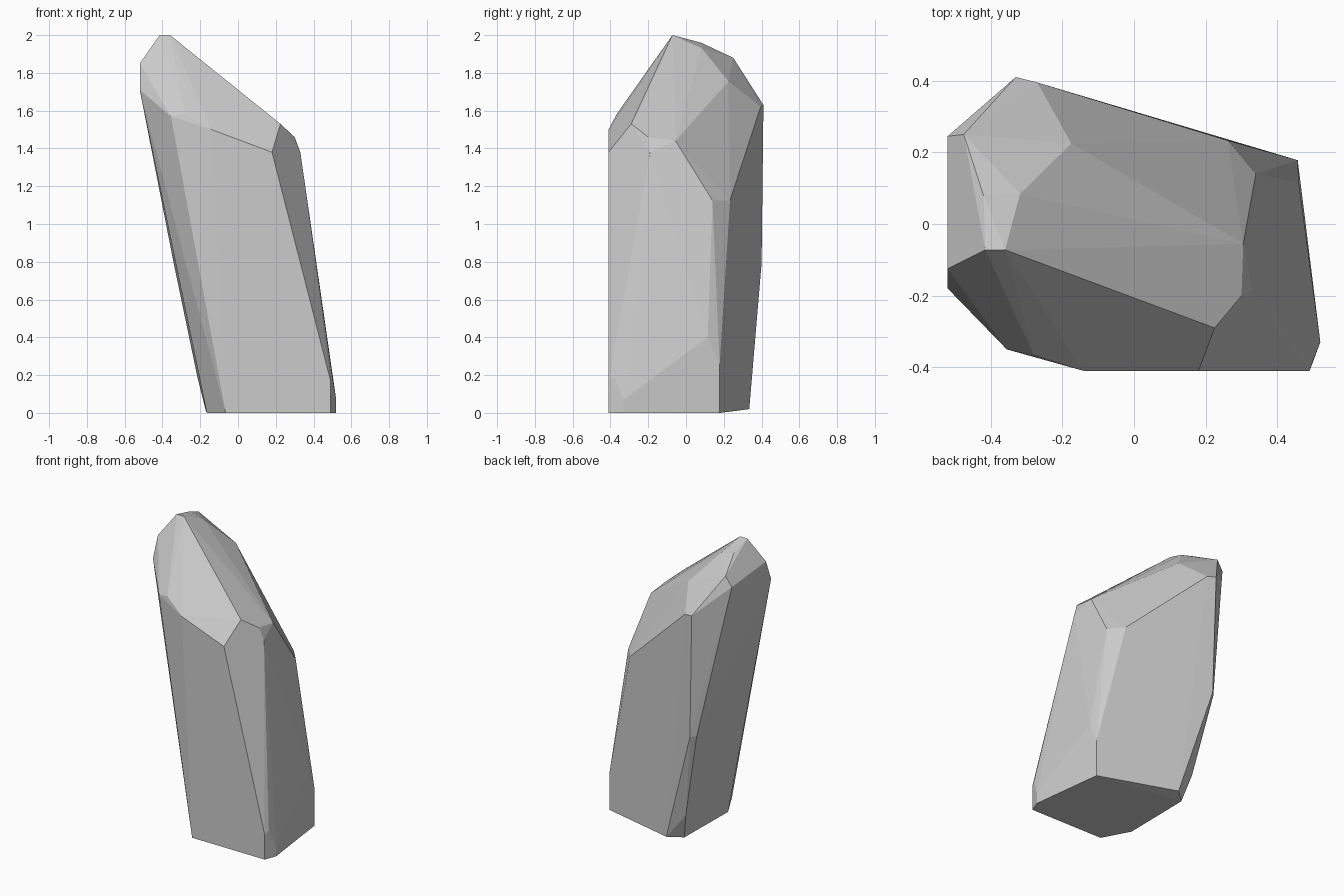
import bpy, bmesh

# Faceted leaning rock: a convex solid described by rings of corner points
base = [(.49, -.41, 0), (.52, -.33, 0), (.457, .178, 0), (-.085, .335, .02),
        (-.17, .26, .01), (-.165, -.22, 0), (-.065, -.405, 0)]
lower_chips = [(.49, -.41, .17), (.52, -.33, .07), (.50, -.38, .19),
               (.46, .115, .40), (.457, .178, .25), (-.215, .31, .19)]
back_edge = [(-.31, .40, .79), (-.34, .37, .79)]
shoulder = [(.225, -.29, 1.53), (.30, -.20, 1.46), (.33, -.19, 1.38),
            (.305, -.055, 1.44), (.34, .14, 1.125), (.262, .233, 1.125),
            (-.27, .395, 1.62), (-.33, .41, 1.63), (-.52, .245, 1.815),
            (-.52, -.125, 1.85), (-.52, -.18, 1.71), (-.355, -.35, 1.57),
            (-.28, -.365, 1.585), (-.14, -.41, 1.50), (.18, -.41, 1.38)]
peak = [(-.415, -.072, 2.0), (-.36, -.072, 2.0), (-.42, .08, 1.96),
        (-.475, .25, 1.88), (-.318, .084, 1.93), (-.175, .225, 1.755)]

# Wrap the corners in flat facets
bm = bmesh.new()
for co in base + lower_chips + back_edge + shoulder + peak:
    bm.verts.new(co)
hull = bmesh.ops.convex_hull(bm, input=bm.verts)
spare = {e for e in hull["geom_interior"] + hull["geom_unused"]
         if isinstance(e, bmesh.types.BMVert)}
bmesh.ops.delete(bm, geom=list(spare), context='VERTS')

# Merge nearly coplanar triangles into larger facets
bmesh.ops.dissolve_limit(bm, angle_limit=0.03, verts=bm.verts, edges=bm.edges)
bmesh.ops.recalc_face_normals(bm, faces=bm.faces)

mesh = bpy.data.meshes.new("rock")
bm.to_mesh(mesh)
bm.free()
rock = bpy.data.objects.new("rock", mesh)
bpy.context.collection.objects.link(rock)
